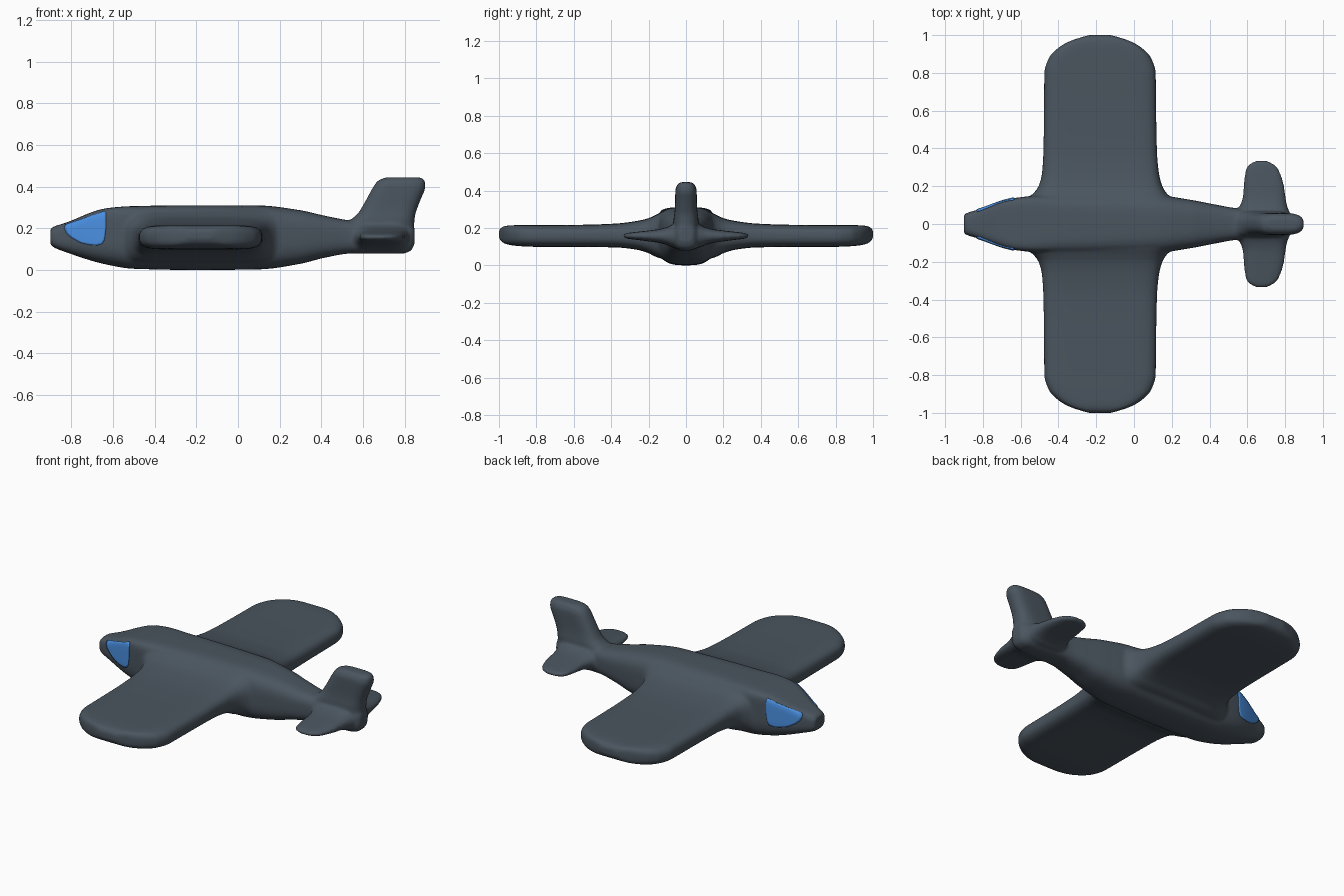
import bpy, bmesh, math
from mathutils import Vector

if "Cube" in bpy.data.objects:
    bpy.data.objects.remove(bpy.data.objects["Cube"])


def material(name, rgb):
    m = bpy.data.materials.new(name)
    m.diffuse_color = (*rgb, 1)
    m.use_nodes = True
    m.node_tree.nodes["Principled BSDF"].inputs["Base Color"].default_value = m.diffuse_color
    return m


slate = material("slate_grey", (0.069, 0.091, 0.114))
blue = material("window_blue", (0.069, 0.279, 0.76))


def sample(table, s):
    """Monotone cubic interpolation of table rows (s, values...)."""
    s = min(max(s, table[0][0]), table[-1][0])
    i = 0
    while i < len(table) - 2 and s > table[i + 1][0]:
        i += 1
    h = table[i + 1][0] - table[i][0]
    t = (s - table[i][0]) / h

    def slope(k, c):
        def d(j):
            return (table[j + 1][c] - table[j][c]) / (table[j + 1][0] - table[j][0])
        if k == 0:
            return d(0)
        if k == len(table) - 1:
            return d(k - 1)
        a, b = d(k - 1), d(k)
        return 0 if a * b <= 0 else 2 * a * b / (a + b)

    out = []
    for c in range(1, len(table[0])):
        p, q = table[i][c], table[i + 1][c]
        out.append((2*t**3 - 3*t*t + 1) * p + (t**3 - 2*t*t + t) * h * slope(i, c)
                   + (3*t*t - 2*t**3) * q + (t**3 - t*t) * h * slope(i + 1, c))
    return out


def spow(v, e):
    return math.copysign(abs(v) ** e, v)


def loft(bm, table, place, exps, n=64, steps=6):
    """Skin superellipse sections; rows are (s, a0, a1, b0, b1)."""
    stations = [r[0] + (q[0] - r[0]) * k / steps
                for r, q in zip(table, table[1:]) for k in range(steps)] + [table[-1][0]]
    rings = []
    for s in stations:
        a0, a1, b0, b1 = sample(table, s)
        ring = []
        for k in range(n):
            ang = 2 * math.pi * k / n
            p, q = exps(s, k <= n // 2)
            a = (a0 + a1) / 2 + (a1 - a0) / 2 * spow(math.cos(ang), 2 / p)
            b = (b0 + b1) / 2 + (b1 - b0) / 2 * spow(math.sin(ang), 2 / q)
            ring.append(bm.verts.new(place(s, a, b)))
        rings.append(ring)
    faces = [bm.faces.new((r[k], r[(k + 1) % n], q[(k + 1) % n], q[k]))
             for r, q in zip(rings, rings[1:]) for k in range(n)]
    faces += [bm.faces.new(rings[0]), bm.faces.new(rings[-1])]
    bmesh.ops.recalc_face_normals(bm, faces=faces)


def make(name, bm, mat):
    me = bpy.data.meshes.new(name)
    bm.to_mesh(me)
    bm.free()
    me.materials.append(mat)
    ob = bpy.data.objects.new(name, me)
    bpy.context.collection.objects.link(ob)
    return ob


# Fuselage: half width mirrored, bottom and top along x
body = [(x, -w, w, b, t) for x, w, b, t in (
    (-0.90, 0.048, 0.122, 0.198), (-0.89, 0.056, 0.112, 0.206), (-0.83, 0.075, 0.087, 0.226),
    (-0.63, 0.138, 0.026, 0.297), (-0.50, 0.150, 0.006, 0.307), (-0.20, 0.156, 0.0, 0.311),
    (0.10, 0.154, 0.003, 0.310), (0.30, 0.128, 0.030, 0.287), (0.42, 0.105, 0.060, 0.260),
    (0.55, 0.083, 0.080, 0.238), (0.70, 0.075, 0.079, 0.235), (0.79, 0.066, 0.079, 0.23),
    (0.83, 0.055, 0.093, 0.22), (0.848, 0.035, 0.125, 0.20))]
body_top = [(-0.9, 3), (-0.63, 8), (-0.4, 5), (0.1, 3.6), (0.6, 3)]


def body_exps(x, upper):
    e = sample(body_top, x)[0] if upper else 3
    return e, e


# Wing: leading/trailing edge and underside/top along y, flared at the root
wing = [(0.0, -0.60, 0.25, 0.03, 0.29), (0.12, -0.58, 0.22, 0.035, 0.288),
        (0.16, -0.535, 0.175, 0.045, 0.270), (0.20, -0.505, 0.150, 0.065, 0.252),
        (0.27, -0.487, 0.132, 0.085, 0.236), (0.38, -0.480, 0.122, 0.096, 0.223),
        (0.55, -0.477, 0.118, 0.098, 0.217), (0.80, -0.475, 0.115, 0.099, 0.215)]
for y, b, t in ((0.88, 0.102, 0.215), (0.93, 0.107, 0.214), (0.965, 0.115, 0.211),
                (0.988, 0.128, 0.202), (1.0, 0.148, 0.185)):
    r = 0.295 * math.sqrt(max(0.04, 1 - ((y - 0.8) / 0.2) ** 2))
    wing.append((y, -0.18 - r, -0.18 + r, b, t))

# Tailplane along y
tailplane = [(0.0, 0.53, 0.83, 0.09, 0.23), (0.07, 0.545, 0.82, 0.095, 0.218),
             (0.10, 0.562, 0.81, 0.108, 0.205), (0.14, 0.575, 0.803, 0.119, 0.194),
             (0.20, 0.58, 0.795, 0.128, 0.186), (0.27, 0.587, 0.775, 0.137, 0.178),
             (0.31, 0.602, 0.75, 0.142, 0.173), (0.334, 0.64, 0.71, 0.149, 0.166)]

# Fin along z
fin = [(z, a, b, -w, w) for z, a, b, w in (
    (0.12, 0.50, 0.845, 0.06), (0.22, 0.51, 0.846, 0.068), (0.245, 0.545, 0.848, 0.067),
    (0.27, 0.574, 0.852, 0.063), (0.31, 0.60, 0.866, 0.059), (0.35, 0.622, 0.882, 0.058),
    (0.40, 0.65, 0.90, 0.057), (0.43, 0.673, 0.897, 0.047), (0.445, 0.71, 0.875, 0.028))]

# Airframe: all shells fused into one soft blended skin
bm = bmesh.new()
loft(bm, body, lambda s, a, b: Vector((s, a, b)), body_exps)
for side in (1, -1):
    loft(bm, wing, lambda s, a, b: Vector((a, s * side, b)), lambda s, u: (8, 2.6))
    loft(bm, tailplane, lambda s, a, b: Vector((a, s * side, b)), lambda s, u: (4, 2))
loft(bm, fin, lambda s, a, b: Vector((a, b, s)), lambda s, u: (4, 2.4))
airframe = make("airframe", bm, slate)
rm = airframe.modifiers.new("fuse", 'REMESH')
rm.mode = 'VOXEL'
rm.voxel_size = 0.009
rm.use_smooth_shade = True
sm = airframe.modifiers.new("blend", 'SMOOTH')
sm.factor = 0.5
sm.iterations = 6

# Cockpit windows: thin plates following the nose surface, mirrored
outline = [(-0.828, 0.217), (-0.73, 0.251), (-0.640, 0.282), (-0.634, 0.275), (-0.634, 0.20),
           (-0.641, 0.145), (-0.652, 0.126), (-0.675, 0.119), (-0.71, 0.121), (-0.755, 0.131),
           (-0.80, 0.156), (-0.822, 0.176), (-0.833, 0.20)]
edge = [Vector(p).lerp(Vector(q), k / 4)
        for p, q in zip(outline, outline[1:] + outline[:1]) for k in range(4)]
mid = Vector((-0.71, 0.19))


def on_nose(p):
    _, w, b, t = sample(body, p.x)
    u = (p.y - (b + t) / 2) / ((t - b) / 2)
    e = body_exps(p.x, u > 0)[0]
    return Vector((p.x, -w * max(0, 1 - abs(u) ** e) ** (1 / e), p.y))


bm = bmesh.new()
centre = bm.verts.new(on_nose(mid))
rings = [[bm.verts.new(on_nose(mid.lerp(p, k / 8))) for p in edge] for k in range(1, 9)]
n = len(edge)
for k in range(n):
    j = (k + 1) % n
    bm.faces.new((centre, rings[0][k], rings[0][j]))
    for r, q in zip(rings, rings[1:]):
        bm.faces.new((r[k], q[k], q[j], r[j]))
bm.normal_update()
if sum(f.normal.y for f in bm.faces) > 0:
    bmesh.ops.reverse_faces(bm, faces=bm.faces[:])
for f in bm.faces:
    f.smooth = True
windows = make("cockpit_windows", bm, blue)
so = windows.modifiers.new("thickness", 'SOLIDIFY')
so.thickness = 0.008
so.offset = 0
mi = windows.modifiers.new("both_sides", 'MIRROR')
mi.use_axis = (False, True, False)
